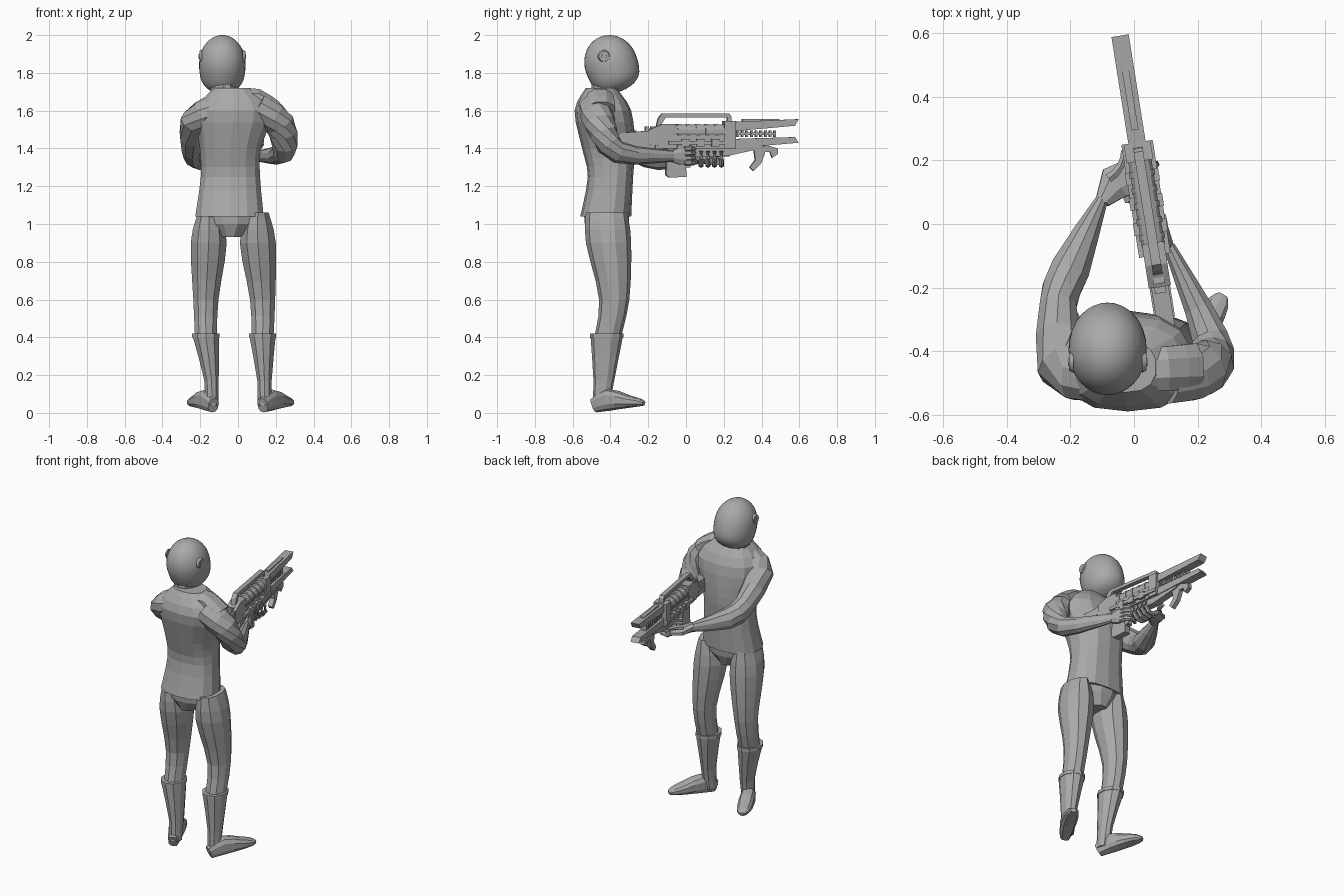
import bpy, bmesh, math
from mathutils import Vector, Matrix

cube = bpy.data.objects.get("Cube")
if cube:
    bpy.data.objects.remove(cube, do_unlink=True)

SHADE = (.4, .4, .4, 1)
grey = bpy.data.materials.new("plain grey")
grey.use_nodes = True
grey.diffuse_color = SHADE
grey.node_tree.nodes["Principled BSDF"].inputs["Base Color"].default_value = SHADE

# Rifle frame: its underside is at zero height, turned slightly inwards
AIM = Matrix.Translation((.05, 0, 1.4)) @ Matrix.Rotation(math.radians(9), 4, 'Z')
UP = Vector((0, 0, 1))


def finish(name, bm, matrix=None, smooth=False):
    bmesh.ops.recalc_face_normals(bm, faces=bm.faces)
    if matrix:
        bm.transform(matrix)
    for face in bm.faces:
        face.smooth = smooth
    mesh = bpy.data.meshes.new(name)
    bm.to_mesh(mesh)
    bm.free()
    mesh.materials.append(grey)
    obj = bpy.data.objects.new(name, mesh)
    bpy.context.collection.objects.link(obj)


def rounded(stations, steps):
    """Fill in extra stations along a smooth curve through the given ones."""
    result = []
    last = len(stations) - 1
    for i in range(last):
        span = [stations[max(i - 1, 0)], stations[i], stations[i + 1], stations[min(i + 2, last)]]
        for k in range(steps):
            t = k / steps
            result.append([a + t / 2 * (b - p + t * (2 * p - 5 * a + 4 * b - q + t * (3 * (a - b) + q - p)))
                           for p, a, b, q in zip(*span)])
    return result + [stations[last]]


def tube(name, stations, sides=10, steps=1, level=False, power=1, matrix=None):
    """Loft rings through stations of x, y, z, side radius, other radius."""
    bm = bmesh.new()
    stations = rounded(stations, steps)
    centres = [Vector(s[:3]) for s in stations]
    rings = []
    for i, station in enumerate(stations):
        across, over = Vector((1, 0, 0)), Vector((0, 1, 0))
        if not level:
            along = centres[min(i + 1, len(centres) - 1)] - centres[max(i - 1, 0)]
            across = along.cross(UP).normalized()
            over = across.cross(along).normalized()
        ring = []
        for k in range(sides):
            angle = math.tau * (k + .5) / sides
            c, s = (math.copysign(abs(w) ** power, w) for w in (math.cos(angle), math.sin(angle)))
            ring.append(bm.verts.new(centres[i] + across * c * station[3] + over * s * station[-1]))
        rings.append(ring)
    for lower, upper in zip(rings, rings[1:]):
        for k in range(sides):
            n = (k + 1) % sides
            bm.faces.new((lower[k], lower[n], upper[n], upper[k]))
    bm.faces.new(rings[0])
    bm.faces.new(rings[-1])
    finish(name, bm, matrix)


def plate(name, outline, width, x=0):
    """Give a side outline of (y, z) points a width, in the rifle frame."""
    bm = bmesh.new()
    face = bm.faces.new([bm.verts.new((x - width / 2, y, z)) for y, z in outline])
    moved = bmesh.ops.extrude_face_region(bm, geom=[face])["geom"]
    bmesh.ops.translate(bm, vec=(width, 0, 0), verts=[v for v in moved if isinstance(v, bmesh.types.BMVert)])
    finish(name, bm, AIM)


def box(name, back, front, low, high, width, x=0):
    plate(name, [(back, low), (front, low), (front, high), (back, high)], width, x)


def barrel(name, back, front, z, radius):
    tube(name, [(0, y, z, radius) for y in (back, front)], sides=12, matrix=AIM)


def finger(name, centre, radius, plane, start, end):
    """Curl a tapering finger round an arc; plane holds the arc's two axes."""
    stations = []
    for k in range(5):
        angle = math.radians(start + (end - start) * k / 4)
        spot = Vector(centre) + radius * (plane[0] * math.cos(angle) + plane[1] * math.sin(angle))
        stations.append((*spot, .016 - .001 * k))
    tube(name, stations, sides=6)


# Helmet: egg shape, fuller towards the jaw, tipped forward
HEAD = Vector((-.083, -.397, 1.848))
bm = bmesh.new()
bmesh.ops.create_uvsphere(bm, u_segments=32, v_segments=20, radius=1)
for v in bm.verts:
    if v.co.z < 0:
        fullness = 1 + v.co.z ** 2 / 3
        v.co.x *= fullness
        v.co.y *= fullness
tilt = Matrix.Rotation(math.radians(20), 4, 'X')
finish("helmet", bm, Matrix.Translation(HEAD) @ tilt @ Matrix.Diagonal((.123, .14, .154, 1)), smooth=True)

# Ear pieces, almost flush with the helmet
for side_name, side in (("left", 1), ("right", -1)):
    for part, radius, depth in (("ear_disc", .034, .014), ("ear_knob", .016, .02)):
        bm = bmesh.new()
        bmesh.ops.create_cone(bm, cap_ends=True, segments=16, radius1=radius, radius2=radius * .8, depth=depth)
        spot = HEAD + Vector((side * .115, -.037, .04))
        finish(f"{side_name}_{part}", bm, Matrix.Translation(spot) @ Matrix.Rotation(side * math.pi / 2, 4, 'Y'))

# Neck, torso with sloping shoulders, and pelvis
tube("neck", [(-.08, -.43, z, .07) for z in (1.6, 1.8)], level=True)
tube("torso", [(-.045, -.425, 1.04, .185, .135), (-.04, -.4, 1.25, .16, .12), (-.04, -.41, 1.4, .165, .14),
               (-.02, -.44, 1.6, .205, .15), (-.03, -.45, 1.72, .1, .08)],
     sides=14, steps=3, level=True, power=.8)
tube("collar_flap", [(.02, -.46, 1.66, .07, .06), (.1, -.455, 1.675, .075, .045), (.19, -.45, 1.61, .08, .05)],
     sides=8, steps=2)
tube("pelvis", [(-.04, -.42, .93, .06, .09), (-.04, -.42, 1, .15, .12), (-.045, -.42, 1.06, .17, .125)],
     sides=12, level=True)

# Legs, boots and splayed feet
for name, side, splay in (("left", 1, .5), ("right", -1, .4)):
    hip, knee, ankle = side * .13 - .025, side * .15 - .02, side * .14
    tube(name + "_trouser_leg",
         [(knee, -.42, .38, .06, .07), (knee, -.38, .6, .07, .08), (hip, -.41, .9, .1, .12),
          (hip, -.42, 1.06, .06, .11)], steps=3, level=True)
    tube(name + "_boot",
         [(ankle, -.45, .04, .04, .045), (ankle, -.435, .17, .04, .055), (knee, -.42, .4, .072, .085)],
         steps=2, level=True)
    tube(name + "_boot_cuff", [(knee, -.42, z, .076, .088) for z in (.4, .42)], level=True)
    foot = []
    for reach, half_width, half_height in ((0, .03, .04), (.09, .044, .058), (.2, .046, .036),
                                           (.27, .036, .022), (.3, .016, .012)):
        foot.append((ankle + side * (reach * splay - .01), -.485 + reach * .87, half_height + reach / 8,
                     half_width, half_height))
    tube(name + "_foot", foot, steps=2, power=.75)

# Arms, both reaching forward to the rifle
tube("left_arm", [(.1, -.48, 1.62, .09, .08), (.22, -.455, 1.53, .085, .08), (.24, -.36, 1.38, .06, .06),
                  (.11, -.07, 1.36, .02, .03)], steps=3)
tube("right_arm", [(-.14, -.46, 1.6, .1, .08), (-.22, -.44, 1.54, .09, .08), (-.24, -.26, 1.4, .06, .07),
                   (-.2, -.14, 1.35, .065, .065), (-.1, .08, 1.35, .02, .03)], steps=2)

# Hands with fingers curled round the grip and under the guard
X, Y = Vector((1, 0, 0)), Vector((0, 1, 0))
tube("left_palm", [(.11, -.08, 1.36, .02, .03), (.095, -.03, 1.36, .02, .05), (.09, 0, 1.36, .015, .045)], sides=8)
tube("right_palm", [(-.1, .07, 1.35, .025, .03), (-.06, .13, 1.34, .06, .025), (-.01, .15, 1.33, .06, .02)], sides=8)
for i in range(4):
    finger("left_finger", (.05, 0, 1.4 - i / 40), .045, (X, Y), -10, 150)
    finger("right_finger", (.02, .08 + i / 28, 1.36), .05, (X, UP), -150, 30)
finger("left_thumb", (.05, -.04, 1.41), .045, (X, Y), -10, 120)
finger("right_thumb", (-.13, .23, 1.37), .1, (X, Y), -60, 0)

# Rifle stock, receiver and banded cylinder
plate("stock", [(-.39, .02), (-.3, 0), (-.12, 0), (-.12, .1), (-.38, .08)], .055)
box("stock_rib", -.3, -.14, .04, .06, .065)
box("receiver", -.17, .24, 0, .07, .066)
plate("receiver_housing", [(-.2, .02), (-.06, .01), (-.06, .13), (-.13, .13), (-.2, .1)], .07)
barrel("power_cylinder", -.07, .2, .09, .038)
for i in range(5):
    y = i / 20 - .05
    barrel("cylinder_band", y, y + .02, .09, .042)
box("front_collar", .2, .26, 0, .145, .085)
for x in (-.042, .042):
    box("side_rail", -.1, .26, .02, .04, .016, x)
    for y in (-.03, .05, .13):
        box("side_block", y, y + .04, .01, .05, .022, x)

# Carrying handle and stepped sight
box("handle_bar", -.13, .23, .165, .185, .03)
plate("handle_front_post", [(.22, .13), (.245, .13), (.24, .17), (.23, .185), (.22, .18)], .03)
plate("handle_rear_post", [(-.16, .12), (-.14, .12), (-.11, .165), (-.13, .185), (-.15, .16)], .03)
for y in (-.2, -.17, -.14):
    box("sight_step", y - .02, y, .08, .115, .036)

# Forked muzzle with a toothed inner rail
plate("upper_prong", [(.24, .09), (.58, .12), (.6, .155), (.24, .14)], .055)
plate("lower_prong", [(.24, 0), (.6, .03), (.58, .06), (.24, .05)], .055)
box("muzzle_rail", .3, .5, .14, .155, .022)
box("barrel_core", .24, .48, .07, .085, .024)
for i in range(9):
    y = .27 + i / 40
    box("barrel_tooth", y, y + .01, .06, .095, .036)

# Magazine, grip, guard and fore grip under the rifle
plate("magazine", [(-.1, 0), (-.11, -.14), (-.09, -.155), (0, -.15), (-.01, 0)], .042)
plate("pistol_grip", [(-.06, 0), (-.02, -.1), (.02, -.1), (.03, 0)], .035)
plate("lower_guard", [(.02, 0), (.05, -.045), (.22, -.04), (.4, 0), (.4, .02)], .045)
plate("fore_grip", [(.36, .01), (.37, -.06), (.34, -.1), (.36, -.12), (.4, -.08), (.42, -.03), (.42, .01)], .03)
plate("fore_hook", [(.41, -.02), (.45, -.02), (.46, -.05), (.49, -.03), (.49, 0), (.42, .02)], .03)
